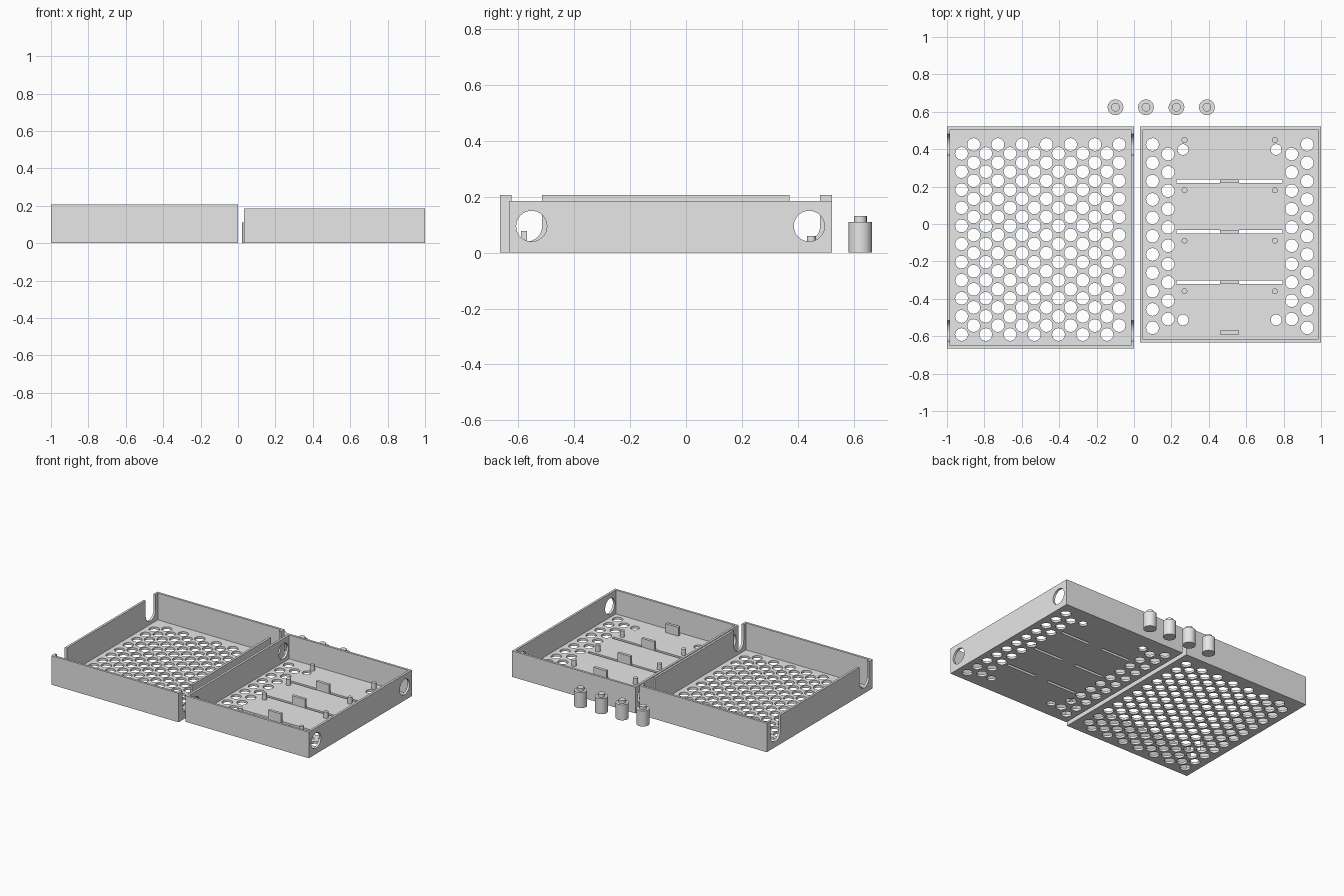
import bpy, bmesh, math
from mathutils import Vector

if "Cube" in bpy.data.objects:
    bpy.data.objects.remove(bpy.data.objects["Cube"])

grey = bpy.data.materials.new("light grey plastic")
grey.diffuse_color = (0.8, 0.8, 0.8, 1)
grey.use_nodes = True
grey.node_tree.nodes["Principled BSDF"].inputs["Base Color"].default_value = grey.diffuse_color
WALL = FLOOR = 0.016


def prism(bm, points, offset):
    """Closed solid from a flat outline pushed along an offset."""
    low = [bm.verts.new(p) for p in points]
    high = [bm.verts.new(Vector(p) + Vector(offset)) for p in points]
    n = len(points)
    bm.faces.new(low[::-1])
    bm.faces.new(high)
    for i in range(n):
        bm.faces.new((low[i], low[(i + 1) % n], high[(i + 1) % n], high[i]))


def box(bm, x0, x1, y0, y1, z0, z1):
    prism(bm, [(x0, y0, z0), (x1, y0, z0), (x1, y1, z0), (x0, y1, z0)], (0, 0, z1 - z0))


def ring(r, n=32, start=0.0, sweep=2 * math.pi):
    return [(r * math.cos(start + sweep * i / n), r * math.sin(start + sweep * i / n)) for i in range(n)]


def cylinder(bm, x, y, r, z0, z1, n=32):
    prism(bm, [(x + a, y + b, z0) for a, b in ring(r, n)], (0, 0, z1 - z0))


def make(name, bm):
    bmesh.ops.recalc_face_normals(bm, faces=bm.faces)
    mesh = bpy.data.meshes.new(name)
    bm.to_mesh(mesh)
    bm.free()
    ob = bpy.data.objects.new(name, mesh)
    bpy.context.collection.objects.link(ob)
    mesh.materials.append(grey)
    return ob


def cut(ob, bm):
    """Subtract a set of solids and keep the finished mesh."""
    cutter = make("cutter", bm)
    cutter.hide_render = True
    mod = ob.modifiers.new("cut", 'BOOLEAN')
    mod.operation, mod.solver, mod.object = 'DIFFERENCE', 'EXACT', cutter
    bpy.context.view_layer.update()
    done = bpy.data.meshes.new_from_object(ob.evaluated_get(bpy.context.evaluated_depsgraph_get()))
    ob.modifiers.clear()
    ob.data = done
    bpy.data.objects.remove(cutter)


def tray(name, x0, x1, y0, y1, height):
    bm = bmesh.new()
    box(bm, x0, x1, y0, y1, 0, height)
    ob = make(name, bm)
    bm = bmesh.new()
    box(bm, x0 + WALL, x1 - WALL, y0 + WALL, y1 - WALL, FLOOR, height + 0.1)
    cut(ob, bm)
    return ob


# Lid: tray with a full honeycomb of vents and open U slots in the side walls
lid = tray("vented_lid", -1.0, 0.0, -0.666, 0.522, 0.206)
bm = bmesh.new()
for col in range(14):
    top = 0.377 if col % 2 == 0 else 0.425
    for row in range(11):
        cylinder(bm, -0.922 + col * 0.0648, top - row * 0.0968, 0.034, -0.05, 0.05, 24)
for y in (-0.57, 0.425):
    arc = ring(0.055, 24, math.pi, math.pi) + [(0.055, 0.0), (0.055, 0.2), (-0.055, 0.2)]
    prism(bm, [(-1.1, y + a, 0.095 + b) for a, b in arc], (1.2, 0, 0))
cut(lid, bm)

# Base: tray with vents along the sides, strap slots and round cable ports
base = tray("base_tray", 0.032, 1.0, -0.634, 0.522, 0.185)
tab_rows = (0.228, -0.041, -0.311)
bm = bmesh.new()
for x in (0.099, 0.926):
    for row in range(11):
        cylinder(bm, x, 0.425 - row * 0.098, 0.034, -0.05, 0.05, 24)
for x in (0.182, 0.843):
    for row in range(10):
        cylinder(bm, x, 0.374 - row * 0.098, 0.034, -0.05, 0.05, 24)
for x in (0.262, 0.76):
    for y in (0.398, -0.513):
        cylinder(bm, x, y, 0.029, -0.05, 0.05, 24)
for y in tab_rows:
    for x0, x1 in ((0.227, 0.459), (0.561, 0.794)):
        box(bm, x0, x1, y - 0.01, y + 0.01, -0.05, 0.05)
cut(base, bm)
bm = bmesh.new()
for y in (-0.553, 0.441):
    prism(bm, [(-0.1, y + a, 0.095 + b) for a, b in ring(0.055)], (1.2, 0, 0))
cut(base, bm)

# Upright tabs on the base floor
for i, y in enumerate(tab_rows + (-0.58,)):
    bm = bmesh.new()
    box(bm, 0.459, 0.561, y - 0.01, y + 0.01, FLOOR - 0.004, 0.078)
    make(f"divider_tab_{i + 1}", bm)

# Small locating pins on the base floor
for i, y in enumerate((0.449, 0.18, -0.089, -0.36)):
    for side, x in (("left", 0.27), ("right", 0.753)):
        bm = bmesh.new()
        cylinder(bm, x, y, 0.0155, FLOOR - 0.004, 0.06, 24)
        make(f"locating_pin_{side}_{i + 1}", bm)

# Loose stepped feet behind the trays: one lathed outline each
for i in range(4):
    x, y = -0.099 + i * 0.163, 0.624
    bm = bmesh.new()
    loops = [[bm.verts.new((x + a, y + b, z)) for a, b in ring(r)]
             for r, z in ((0.042, 0), (0.042, 0.11), (0.023, 0.11), (0.023, 0.131))]
    bm.faces.new(loops[0][::-1])
    bm.faces.new(loops[-1])
    for lo, hi in zip(loops, loops[1:]):
        for k in range(32):
            j = (k + 1) % 32
            bm.faces.new((lo[k], lo[j], hi[j], hi[k]))
    make(f"stepped_foot_{i + 1}", bm)

# Smooth round walls, crisp edges
for ob in bpy.context.collection.objects:
    ob.select_set(True)
    bpy.context.view_layer.objects.active = ob
bpy.ops.object.shade_smooth_by_angle(angle=math.radians(30))
